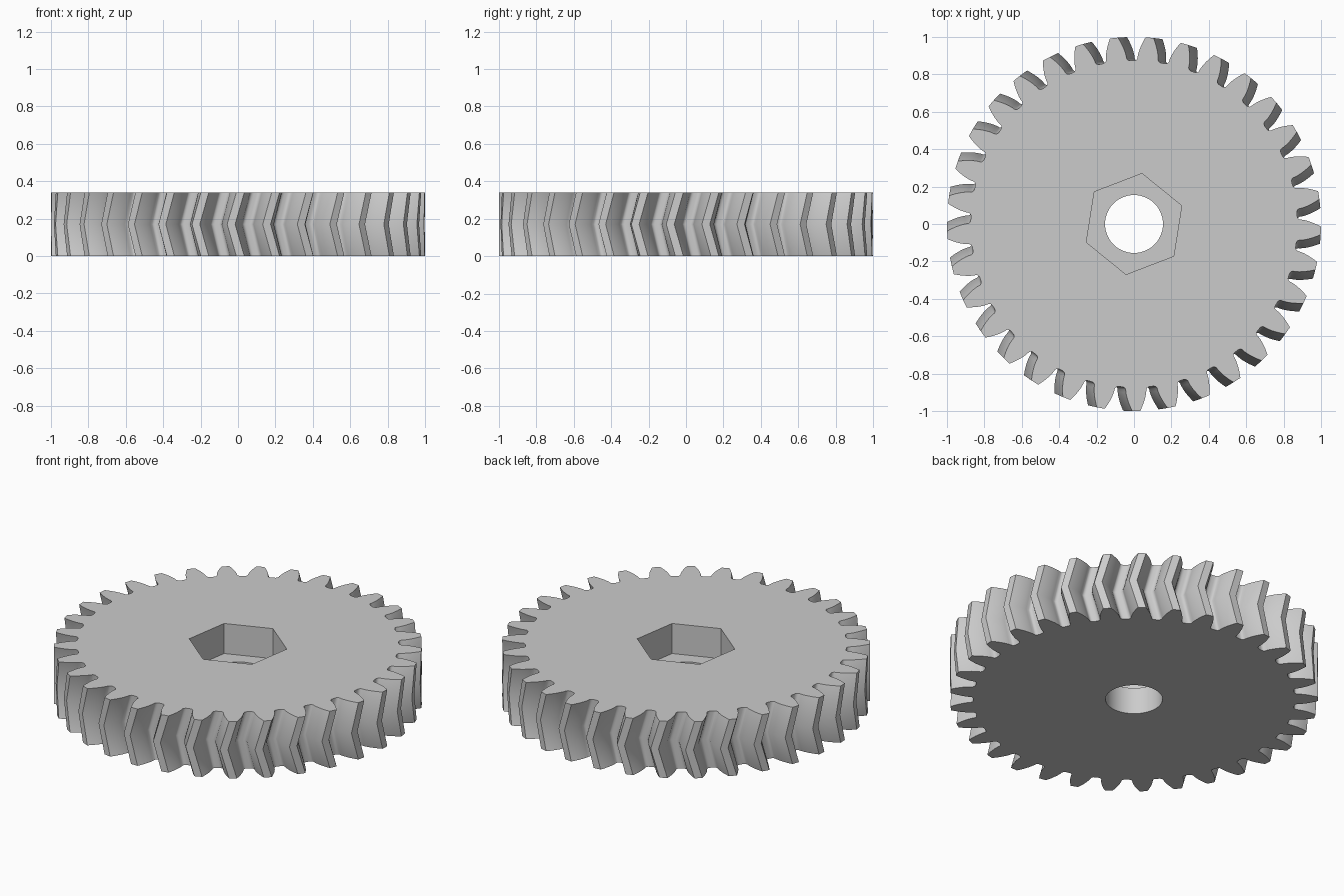
import bpy
import bmesh
from math import acos, cos, sin, tan, pi, radians
from mathutils import Vector

cube = bpy.data.objects.get("Cube")
if cube:
    bpy.data.objects.remove(cube, do_unlink=True)

# Main dimensions
TEETH = 33
TIP, PITCH, BASE = 1.0, 0.943, 0.886
HEIGHT = 0.34
TWIST = radians(-2.8)
PHASE = radians(270.7)
BORE, HEX, HEX_FLOOR = 0.155, 0.273, 0.16


def involute(r):
    a = acos(min(1.0, BASE / r))
    return tan(a) - a


def flank():
    """Half tooth from root to tip as (radius, half angle) pairs."""
    half = pi / (2 * TEETH) + involute(PITCH)
    pts = [(0.873, radians(5.0)), (0.874, radians(4.4)), (0.879, radians(3.85))]
    steps = 7
    for i in range(steps + 1):
        r = BASE + (TIP - BASE) * i / steps
        pts.append((r, half - involute(r)))
    return pts


def gear_outline(z, twist):
    side = flank()
    tooth = [(r, -a) for r, a in side] + [(r, a) for r, a in reversed(side)]
    pts = []
    for t in range(TEETH):
        centre = PHASE + twist + 2 * pi * t / TEETH
        pts += [Vector((r * cos(centre + a), r * sin(centre + a), z)) for r, a in tooth]
    return pts


def polygon(sides, radius, z, start=0.0):
    return [Vector((radius * cos(start + 2 * pi * i / sides),
                    radius * sin(start + 2 * pi * i / sides), z)) for i in range(sides)]


bm = bmesh.new()


def add_loop(points):
    return [bm.verts.new(p) for p in points]


def wall(a, b):
    n = len(a)
    for i in range(n):
        j = (i + 1) % n
        bm.faces.new((a[i], a[j], b[j], b[i]))


def ring_face(outer, inner):
    edges = []
    for loop in (outer, inner):
        for i, v in enumerate(loop):
            w = loop[(i + 1) % len(loop)]
            edges.append(bm.edges.get((v, w)) or bm.edges.new((v, w)))
    bmesh.ops.triangle_fill(bm, use_beauty=True, edges=edges, normal=(0, 0, 1))


# Herringbone teeth: two halves twisted in opposite directions
bottom = add_loop(gear_outline(0, 0))
middle = add_loop(gear_outline(HEIGHT / 2, TWIST))
top = add_loop(gear_outline(HEIGHT, 0))
wall(bottom, middle)
wall(middle, top)

# Hexagonal nut pocket and round bore
hex_top = add_loop(polygon(6, HEX, HEIGHT, radians(21)))
hex_low = add_loop(polygon(6, HEX, HEX_FLOOR, radians(21)))
bore_top = add_loop(polygon(48, BORE, HEX_FLOOR))
bore_low = add_loop(polygon(48, BORE, 0))
wall(hex_top, hex_low)
wall(bore_top, bore_low)

# Flat faces: top, pocket floor and underside
ring_face(top, hex_top)
ring_face(hex_low, bore_top)
ring_face(bottom, bore_low)
bmesh.ops.recalc_face_normals(bm, faces=bm.faces)

mesh = bpy.data.meshes.new("herringbone_gear")
bm.to_mesh(mesh)
bm.free()
gear = bpy.data.objects.new("herringbone_gear", mesh)
bpy.context.collection.objects.link(gear)

# Plain grey material
grey = bpy.data.materials.new("light_grey")
grey.use_nodes = True
colour = (0.6, 0.6, 0.6, 1)
grey.diffuse_color = colour
grey.node_tree.nodes["Principled BSDF"].inputs["Base Color"].default_value = colour
mesh.materials.append(grey)

bpy.ops.object.select_all(action="DESELECT")
gear.select_set(True)
bpy.context.view_layer.objects.active = gear
bpy.ops.object.shade_smooth_by_angle(angle=radians(30))
